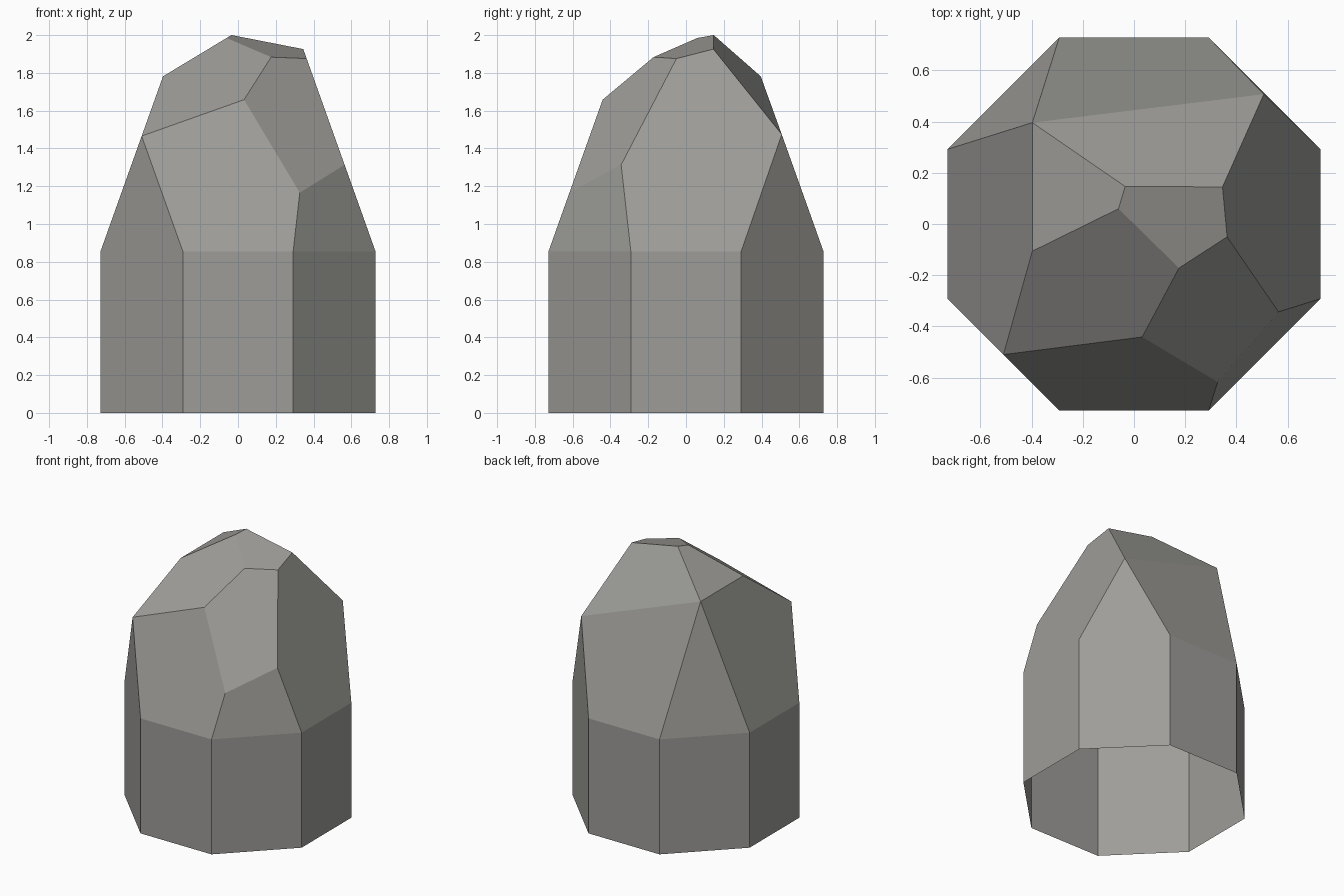
import bpy
import bmesh
from mathutils import Vector

if "Cube" in bpy.data.objects:
    bpy.data.objects.remove(bpy.data.objects["Cube"])

HALF = 0.728       # half width of the footprint
CHAMFER = 0.436    # corner chamfer of the footprint
SHOULDER = 0.855   # height where the sides start to taper
HEIGHT = 2.2       # uncut block height

stone = bpy.data.materials.new("stone grey")
stone.use_nodes = True
stone.diffuse_color = (0.34, 0.335, 0.315, 1)
stone.node_tree.nodes["Principled BSDF"].inputs["Base Color"].default_value = stone.diffuse_color


def cut(bm, point, normal):
    """Slice away everything on the normal's side and cap the opening."""
    bmesh.ops.bisect_plane(bm, geom=bm.verts[:] + bm.edges[:] + bm.faces[:],
                           plane_co=point, plane_no=normal,
                           dist=0.0005, clear_outer=True)
    bmesh.ops.holes_fill(bm, edges=bm.edges[:], sides=0)


def chisel(bm, a, b, c):
    """Cut along the plane through three points, keeping the lower side."""
    a, b, c = Vector(a), Vector(b), Vector(c)
    normal = (b - a).cross(c - a).normalized()
    cut(bm, a, normal if normal.z > 0 else -normal)


# Block with chamfered vertical corners
bm = bmesh.new()
bmesh.ops.create_cube(bm, size=1)
for v in bm.verts:
    v.co = (v.co.x * 2 * HALF, v.co.y * 2 * HALF, (v.co.z + 0.5) * HEIGHT)
uprights = [e for e in bm.edges if abs(e.verts[0].co.z - e.verts[1].co.z) > 1]
bmesh.ops.bevel(bm, geom=uprights, offset=CHAMFER, segments=1, affect='EDGES')

# Tapered upper sides
for x, y in ((1, 0), (-1, 0), (0, 1), (0, -1)):
    cut(bm, Vector((x * HALF, y * HALF, SHOULDER)), Vector((x, y, 0.357)).normalized())

# Two tapered corners
for s in (1, -1):
    corner = Vector((s * HALF, -s * (HALF - CHAMFER), SHOULDER))
    cut(bm, corner, Vector((s, -s, 0.245)).normalized())

# Chiselled facets around the tip
low_front, tip = (0.03, -0.445, 1.655), (-0.035, 0.145, 2.0)
back_corner, right_tip = (-0.4, 0.4, 1.78), (0.35, 0.145, 1.925)
chisel(bm, (-0.51, -0.51, 1.47), low_front, (-0.06, 0.06, 1.985))
chisel(bm, low_front, (0.365, -0.05, 1.875), (0.56, -0.345, 1.315))
chisel(bm, tip, (0.17, -0.17, 1.885), right_tip)
chisel(bm, back_corner, right_tip, (0.51, 0.51, 1.47))
chisel(bm, back_corner, (-0.4, -0.105, 1.78), tip)

# Clean up slivers and open the underside
bmesh.ops.remove_doubles(bm, verts=bm.verts[:], dist=0.03)
bmesh.ops.recalc_face_normals(bm, faces=bm.faces[:])
underside = [f for f in bm.faces if f.calc_center_median().z < 0.01]
bmesh.ops.delete(bm, geom=underside, context='FACES')

mesh = bpy.data.meshes.new("faceted_stone")
bm.to_mesh(mesh)
bm.free()
mesh.materials.append(stone)
bpy.context.collection.objects.link(bpy.data.objects.new("faceted_stone", mesh))
